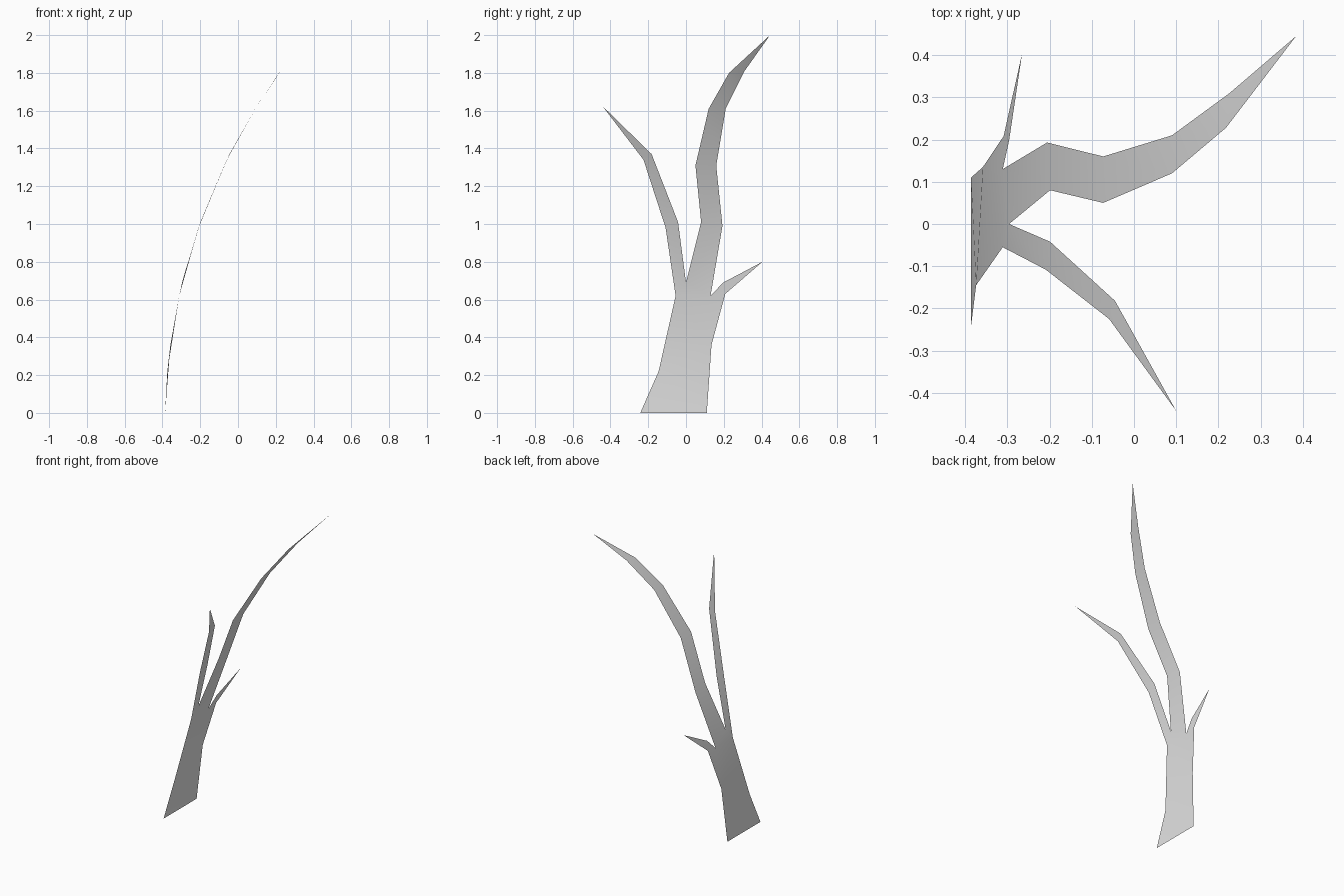
import bpy
import bmesh

if "Cube" in bpy.data.objects:
    bpy.data.objects.remove(bpy.data.objects["Cube"], do_unlink=True)

# Side curve of the bent sheet: (height, x)
BEND = [(0, -.386), (.22, -.374), (.36, -.358), (.62, -.311), (.69, -.296),
        (.8, -.265), (1.0, -.203), (1.31, -.073), (1.37, -.045),
        (1.61, .09), (1.8, .218), (2.0, .384)]


def bend_x(z):
    for (z0, x0), (z1, x1) in zip(BEND, BEND[1:]):
        if z <= z1:
            return x0 + (x1 - x0) * (z - z0) / (z1 - z0)
    return BEND[-1][1]


# Shared joints where the branches leave the trunk, as (y, z)
left_fork, crotch = (-.055, .62), (0, .69)
twig_fork, twig_base = (.13, .62), (.208, .63)
low, high = (-.145, .22), (.135, .36)

# Each strip lists its two edges from root to end
STRIPS = [
    # lower trunk and fork
    ([(-.242, 0), low, left_fork], [(.11, 0), high, twig_fork]),
    # long branch
    ([crotch, (.08, 1.01), (.05, 1.31), (.12, 1.61), (.228, 1.8), (.445, 2.0)],
     [twig_fork, (.193, .99), (.16, 1.31), (.21, 1.61), (.31, 1.81), (.445, 2.0)]),
    # short branch
    ([left_fork, (-.108, .98), (-.225, 1.34), (-.443, 1.625)],
     [crotch, (-.042, 1.01), (-.182, 1.37), (-.443, 1.625)]),
    # twig
    ([twig_fork, (.197, .69), (.405, .8)], [twig_base, twig_base, (.405, .8)]),
]
FILLS = [(left_fork, twig_fork, crotch), (high, twig_base, twig_fork)]

bm = bmesh.new()
joints = {}


def joint(p):
    if p not in joints:
        joints[p] = bm.verts.new((bend_x(p[1]), p[0], p[1]))
    return joints[p]


def face(points):
    bm.faces.new([joint(p) for p in dict.fromkeys(points)])


for a, b in STRIPS:
    for i in range(len(a) - 1):
        face((a[i], b[i], b[i + 1], a[i + 1]))
for points in FILLS:
    face(points)

bmesh.ops.triangulate(bm, faces=bm.faces[:])
mesh = bpy.data.meshes.new("bare_branch")
bm.to_mesh(mesh)
bm.free()
branch = bpy.data.objects.new("bare_branch", mesh)
bpy.context.collection.objects.link(branch)

# Plain pale grey
grey = bpy.data.materials.new("pale_grey")
grey.use_nodes = True
grey.diffuse_color = (.8, .8, .8, 1)
shader = next(n for n in grey.node_tree.nodes if n.type == 'BSDF_PRINCIPLED')
shader.inputs["Base Color"].default_value = (.8, .8, .8, 1)
mesh.materials.append(grey)

bpy.context.view_layer.objects.active = branch
branch.select_set(True)
bpy.ops.object.shade_smooth_by_angle()
